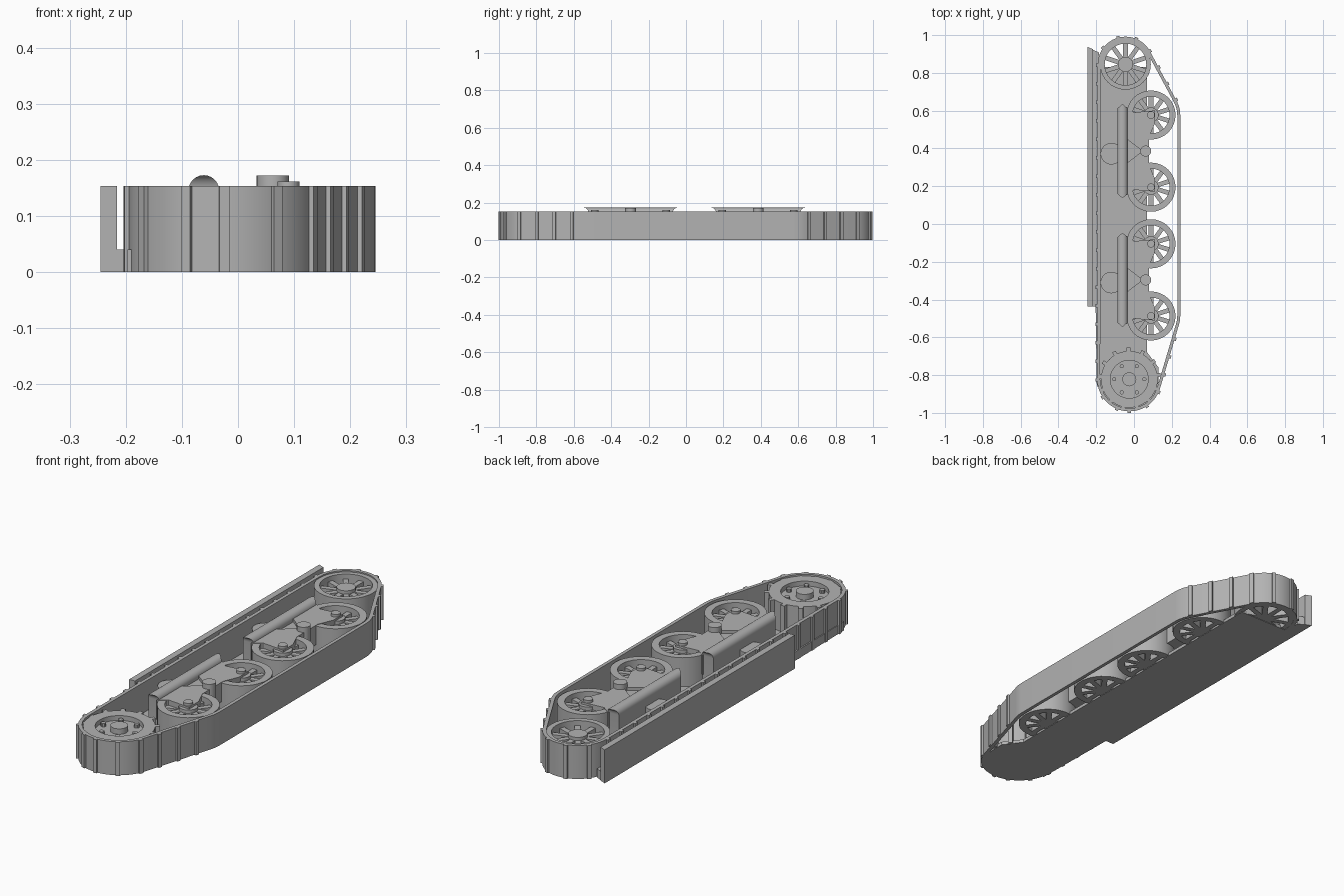
import bpy, bmesh, math
from mathutils import Vector, geometry

cube = bpy.data.objects.get("Cube")
if cube:
    bpy.data.objects.remove(cube, do_unlink=True)

steel = bpy.data.materials.new("grey_steel")
steel.use_nodes = True
GREY = (0.45, 0.45, 0.45, 1)
steel.diffuse_color = GREY
steel.node_tree.nodes["Principled BSDF"].inputs["Base Color"].default_value = GREY


def finish(name, bm, smooth=False):
    bmesh.ops.recalc_face_normals(bm, faces=bm.faces)
    me = bpy.data.meshes.new(name)
    bm.to_mesh(me)
    bm.free()
    me.materials.append(steel)
    ob = bpy.data.objects.new(name, me)
    bpy.context.collection.objects.link(ob)
    if smooth:
        bpy.ops.object.select_all(action='DESELECT')
        ob.select_set(True)
        bpy.context.view_layer.objects.active = ob
        bpy.ops.object.shade_smooth_by_angle(angle=math.radians(30))
    return ob


def prism(bm, pts, z0, z1):
    """Closed outline extruded from z0 to z1."""
    face = bm.faces.new([bm.verts.new((p[0], p[1], z0)) for p in pts])
    ext = bmesh.ops.extrude_face_region(bm, geom=[face], use_keep_orig=True)
    verts = [v for v in ext["geom"] if isinstance(v, bmesh.types.BMVert)]
    bmesh.ops.translate(bm, verts=verts, vec=(0, 0, z1 - z0))


def circle(c, r, n=32):
    return [(c[0] + r * math.cos(math.tau * i / n), c[1] + r * math.sin(math.tau * i / n)) for i in range(n)]


def ring(bm, outer, inner, z0, z1):
    """Band between two outlines with equal point counts."""
    rows = [[bm.verts.new((p[0], p[1], z)) for p in pts]
            for pts, z in ((outer, z0), (outer, z1), (inner, z1), (inner, z0))]
    n = len(outer)
    for a, b in zip(rows, rows[1:] + rows[:1]):
        for i in range(n):
            j = (i + 1) % n
            bm.faces.new((a[i], a[j], b[j], b[i]))


def block(bm, c, angle, length, width, z0, z1):
    """Box centred at c, its length along the angle."""
    u = Vector((math.cos(angle), math.sin(angle)))
    v = Vector((-u.y, u.x))
    c = Vector(c)
    prism(bm, [c + u * length / 2 * a + v * width / 2 * b
               for a, b in ((-1, -1), (1, -1), (1, 1), (-1, 1))], z0, z1)


TOP = 0.153
IDLER = (-0.045, 0.845)
SPROCKET = (-0.025, -0.822)
WHEELS = [(0.09, y) for y in (0.577, 0.195, -0.105, -0.487)]

# Track band wrapped around the end wheels and outer road wheels
cloud = []
for c, r in ((IDLER, 0.147), (SPROCKET, 0.17), (WHEELS[0], 0.155), (WHEELS[3], 0.155)):
    cloud += [Vector(p) for p in circle(c, r, 40)]
loop = [cloud[i] for i in geometry.convex_hull_2d(cloud)]
if sum(a.x * b.y - b.x * a.y for a, b in zip(loop, loop[1:] + loop[:1])) < 0:
    loop.reverse()
inner = []
for i, p in enumerate(loop):
    d = (loop[(i + 1) % len(loop)] - p).normalized() + (p - loop[i - 1]).normalized()
    d.normalize()
    inner.append(p + Vector((-d.y, d.x)) * 0.016)
bm = bmesh.new()
ring(bm, loop, inner, 0, TOP)
finish("track_band", bm, True)

# Cleats along the band, leaving the flat ground run plain
bm = bmesh.new()
PITCH = 0.098
travel = 0
for a, b in zip(loop, loop[1:] + loop[:1]):
    seg = (b - a).length
    s = (-travel) % PITCH
    while s < seg:
        p = a.lerp(b, s / seg)
        if p.x < 0.225:
            d = b - a
            block(bm, p, math.atan2(d.y, d.x), 0.018, 0.017, 0, TOP)
        s += PITCH
    travel += seg
finish("track_cleats", bm)

# Back plate with a round end behind the sprocket
bm = bmesh.new()
arc = [(SPROCKET[0] + 0.155 * math.cos(t), SPROCKET[1] + 0.155 * math.sin(t))
       for t in [math.pi * (1 + i / 20) for i in range(21)]]
prism(bm, arc + [(0.13, -0.76), (0.07, -0.68), (0.07, 0.83), (-0.188, 0.83)], 0, 0.015)
finish("back_plate", bm)


# Spoked wheels
def spoked_wheel(name, c, r, r_in, hub, spokes):
    bm = bmesh.new()
    ring(bm, circle(c, r), circle(c, r_in), 0.002, 0.147)
    prism(bm, circle(c, hub, 20), 0.002, 0.14)
    for i in range(spokes):
        t = math.tau * (i + 0.5) / spokes
        mid = (hub + r_in) / 2
        block(bm, (c[0] + mid * math.cos(t), c[1] + mid * math.sin(t)), t,
              r_in - hub + 0.02, 0.024, 0.002, 0.125)
    finish(name, bm, True)


spoked_wheel("idler_wheel", IDLER, 0.134, 0.11, 0.04, 10)
for i, c in enumerate(WHEELS):
    spoked_wheel(f"road_wheel_{i + 1}", c, 0.13, 0.098, 0.04, 10)

# Drive sprocket: toothed drum, recessed face, bolts and hub
bm = bmesh.new()
ring(bm, circle(SPROCKET, 0.15, 40), circle(SPROCKET, 0.1, 40), 0.002, 0.147)
prism(bm, circle(SPROCKET, 0.102, 40), 0.002, 0.125)
prism(bm, circle(SPROCKET, 0.037, 20), 0.12, 0.15)
for i in range(6):
    t = math.tau * i / 6
    prism(bm, circle((SPROCKET[0] + 0.08 * math.cos(t), SPROCKET[1] + 0.08 * math.sin(t)), 0.011, 10), 0.12, 0.14)
for i in range(13):
    t = math.tau * (i + 0.3) / 13
    block(bm, (SPROCKET[0] + 0.153 * math.cos(t), SPROCKET[1] + 0.153 * math.sin(t)), t, 0.03, 0.02, 0.002, 0.147)
finish("drive_sprocket", bm, True)

# Two suspension bogies
ARM = [(-0.04, 0.235), (0, 0.205), (0.11, 0.215), (0.11, 0.145), (0.08, 0.075),
       (0.08, 0), (0.045, 0), (-0.04, 0.065)]
for n, y in enumerate((0.386, -0.296)):
    # Upright beam with a rounded crest and pointed ends
    bm = bmesh.new()
    rows = []
    half = 0.0275
    for i in range(13):
        t = math.pi * i / 12
        x, z = half * math.cos(t), 0.145 + half * math.sin(t)
        rows.append((x, z, 0.25 - 0.9 * abs(x)))
    rows = [(half, 0.01, rows[0][2])] + rows + [(-half, 0.01, rows[-1][2])]
    ends = [[bm.verts.new((-0.061 + x, y + s * e, z)) for x, z, e in rows] for s in (-1, 1)]
    for i in range(len(rows)):
        j = (i + 1) % len(rows)
        bm.faces.new((ends[0][i], ends[0][j], ends[1][j], ends[1][i]))
    for end in ends:
        for i in range(len(rows) // 2):
            k = len(rows) - 1 - i
            quad = (end[i], end[i + 1], end[k - 1], end[k])
            bm.faces.new(list(dict.fromkeys(quad)))
    finish(f"bogie_beam_{n + 1}", bm, True)

    # Mirrored arms, lower web between them, pivot disc and wheel pins
    bm = bmesh.new()
    for s in (-1, 1):
        prism(bm, [(px, y + s * py) for px, py in ARM], 0.06, 0.149)
        prism(bm, circle((0.09, y + s * 0.191), 0.02, 16), 0.14, 0.161)
    prism(bm, [(-0.04, y + 0.066), (0.046, y), (-0.04, y - 0.066)], 0.06, 0.135)
    prism(bm, circle((0.062, y), 0.029, 24), 0.1, 0.172)
    finish(f"bogie_arms_{n + 1}", bm, True)

    # Return roller behind the beam
    bm = bmesh.new()
    prism(bm, circle((-0.12, y - 0.014), 0.057), 0.01, 0.11)
    finish(f"return_roller_{n + 1}", bm, True)

# Side fender with its low mounting ledge
bm = bmesh.new()
prism(bm, [(-0.245, -0.436), (-0.216, -0.436), (-0.216, 0.925), (-0.245, 0.937)], 0, TOP)
prism(bm, [(-0.216, -0.436), (-0.203, -0.436), (-0.197, -0.86), (-0.186, -0.86),
           (-0.186, 0.908), (-0.216, 0.922)], 0, 0.04)
finish("fender", bm)
